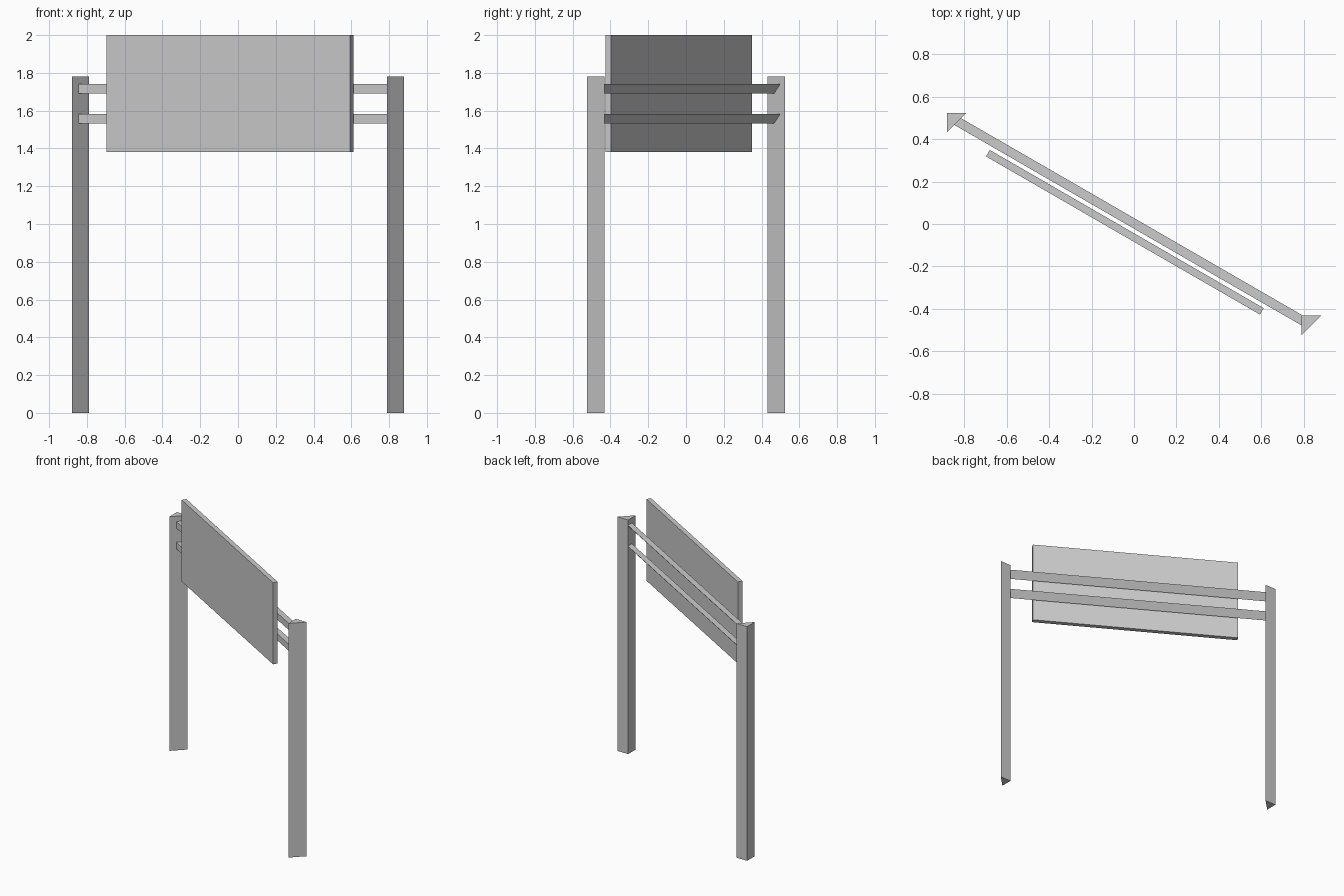
import bpy, bmesh, math

if "Cube" in bpy.data.objects:
    bpy.data.objects.remove(bpy.data.objects["Cube"])

SLOPE = math.tan(math.radians(30))   # sign runs at -30 degrees in plan


def prism(name, start, end):
    """Solid bridging two matching end outlines."""
    bm = bmesh.new()
    a = [bm.verts.new(p) for p in start]
    b = [bm.verts.new(p) for p in end]
    n = len(a)
    bm.faces.new(a)
    bm.faces.new(b[::-1])
    for i in range(n):
        j = (i + 1) % n
        bm.faces.new((a[j], a[i], b[i], b[j]))
    bmesh.ops.recalc_face_normals(bm, faces=bm.faces)
    mesh = bpy.data.meshes.new(name)
    bm.to_mesh(mesh)
    bm.free()
    obj = bpy.data.objects.new(name, mesh)
    bpy.context.collection.objects.link(obj)
    return obj


# Triangular posts, right angle at the back left
S = 0.091
for name, x, y in (("left_post", -0.88, 0.523), ("right_post", 0.789, -0.432)):
    tri = [(x, y), (x + S, y), (x, y - S)]
    prism(name, [(px, py, 0) for px, py in tri], [(px, py, 1.78) for px, py in tri])

# Triangular rails: upright front, flat top, sloping back; ends mitred to the posts
BACK, FRONT = 0.028, -0.022
for name, z in (("upper_rail", 1.69), ("lower_rail", 1.532)):
    left, right = [], []
    for c, pz in ((FRONT, z), (FRONT, z + 0.05), (BACK, z + 0.05)):
        xl = (c - 1.312) / (1 + SLOPE)
        left.append((xl, c - SLOPE * xl, pz))
        right.append((0.789, c - SLOPE * 0.789, pz))
    prism(name, left, right)

# Sign panel in front of the rails
bpy.ops.mesh.primitive_cube_add(size=1, location=(-0.043, -0.039, 1.69),
                                rotation=(0, 0, math.radians(-30)))
panel = bpy.context.object
panel.name = "sign_panel"
panel.scale = (1.49, 0.035, 0.62)
